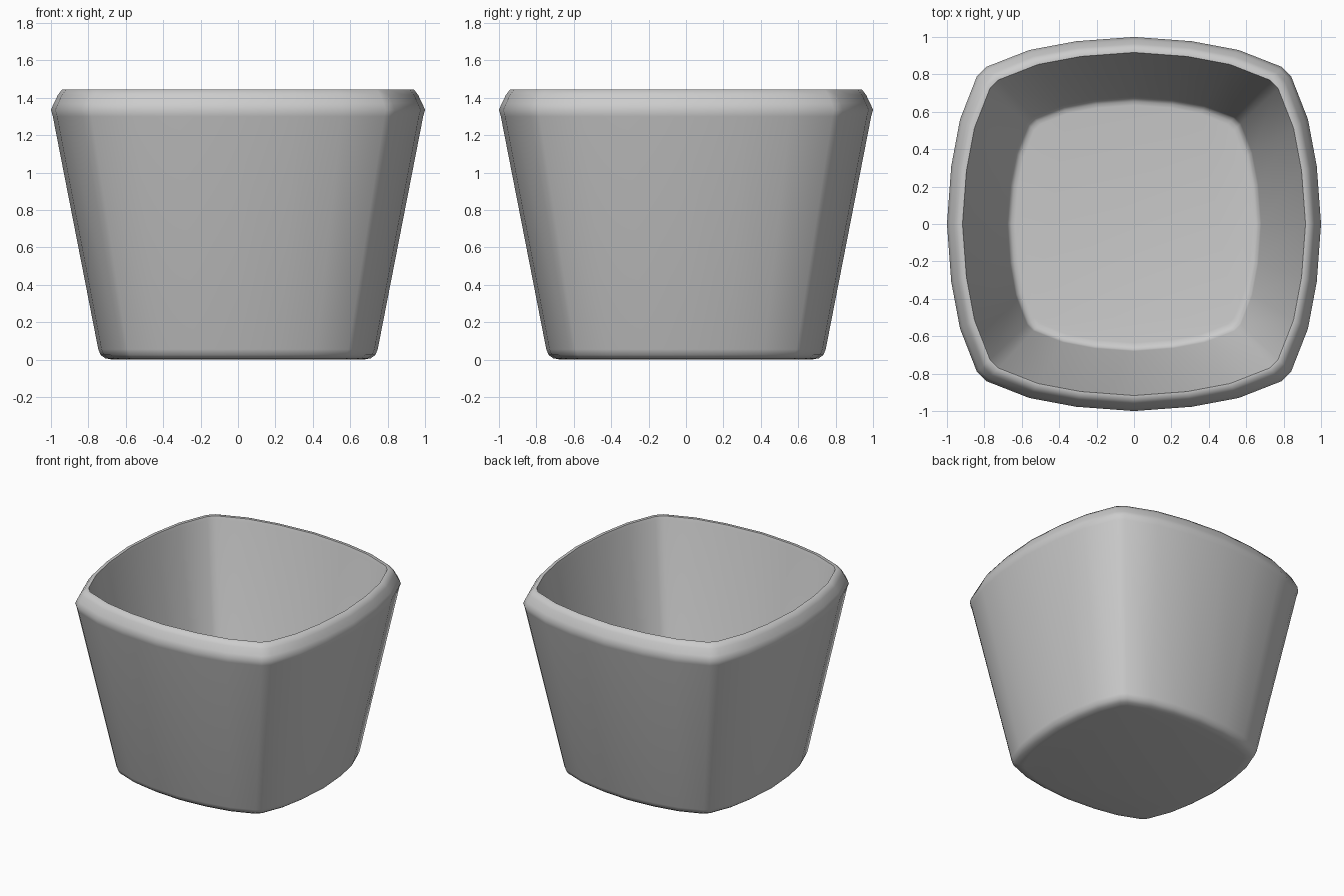
import bpy
import bmesh
import math

old = bpy.data.objects.get("Cube")
if old:
    bpy.data.objects.remove(old, do_unlink=True)

# Material
grey = bpy.data.materials.new("plain grey")
grey.use_nodes = True
colour = (0.6, 0.6, 0.6, 1.0)
grey.diffuse_color = colour
grey.node_tree.nodes["Principled BSDF"].inputs["Base Color"].default_value = colour

# Bulging square outline: one side, repeated by quarter turns
side = [(-0.79, 0.84), (-0.56, 0.93), (-0.31, 0.977), (0, 1),
        (0.31, 0.977), (0.56, 0.93), (0.79, 0.84)]
outline = []
for turn in range(4):
    c, s = math.cos(turn * math.pi / 2), -math.sin(turn * math.pi / 2)
    outline += [(x * c - y * s, x * s + y * c) for x, y in side]

# Wall profile (half width, height): base, outside, rim, inside, floor
profile = [(0.67, 0), (0.71, 0.007), (0.735, 0.025), (0.747, 0.055),
           (0.99, 1.3), (1, 1.335), (0.985, 1.37), (0.963, 1.415),
           (0.94, 1.445), (0.917, 1.445), (0.91, 1.42),
           (0.68, 0.16), (0.672, 0.14), (0.655, 0.128), (0.635, 0.125)]

bm = bmesh.new()
rings = [[bm.verts.new((x * r, y * r, z)) for x, y in outline]
         for r, z in profile]
count = len(outline)
for lower, upper in zip(rings, rings[1:]):
    for i in range(count):
        j = (i + 1) % count
        bm.faces.new((lower[i], lower[j], upper[j], upper[i]))
bm.faces.new(rings[0])
bm.faces.new(rings[-1])
bmesh.ops.recalc_face_normals(bm, faces=bm.faces)

mesh = bpy.data.meshes.new("tapered_pot")
bm.to_mesh(mesh)
bm.free()
mesh.materials.append(grey)
pot = bpy.data.objects.new("tapered_pot", mesh)
bpy.context.collection.objects.link(pot)

# Smooth shading
bpy.context.view_layer.objects.active = pot
pot.select_set(True)
bpy.ops.object.shade_smooth_by_angle(angle=math.radians(60))
